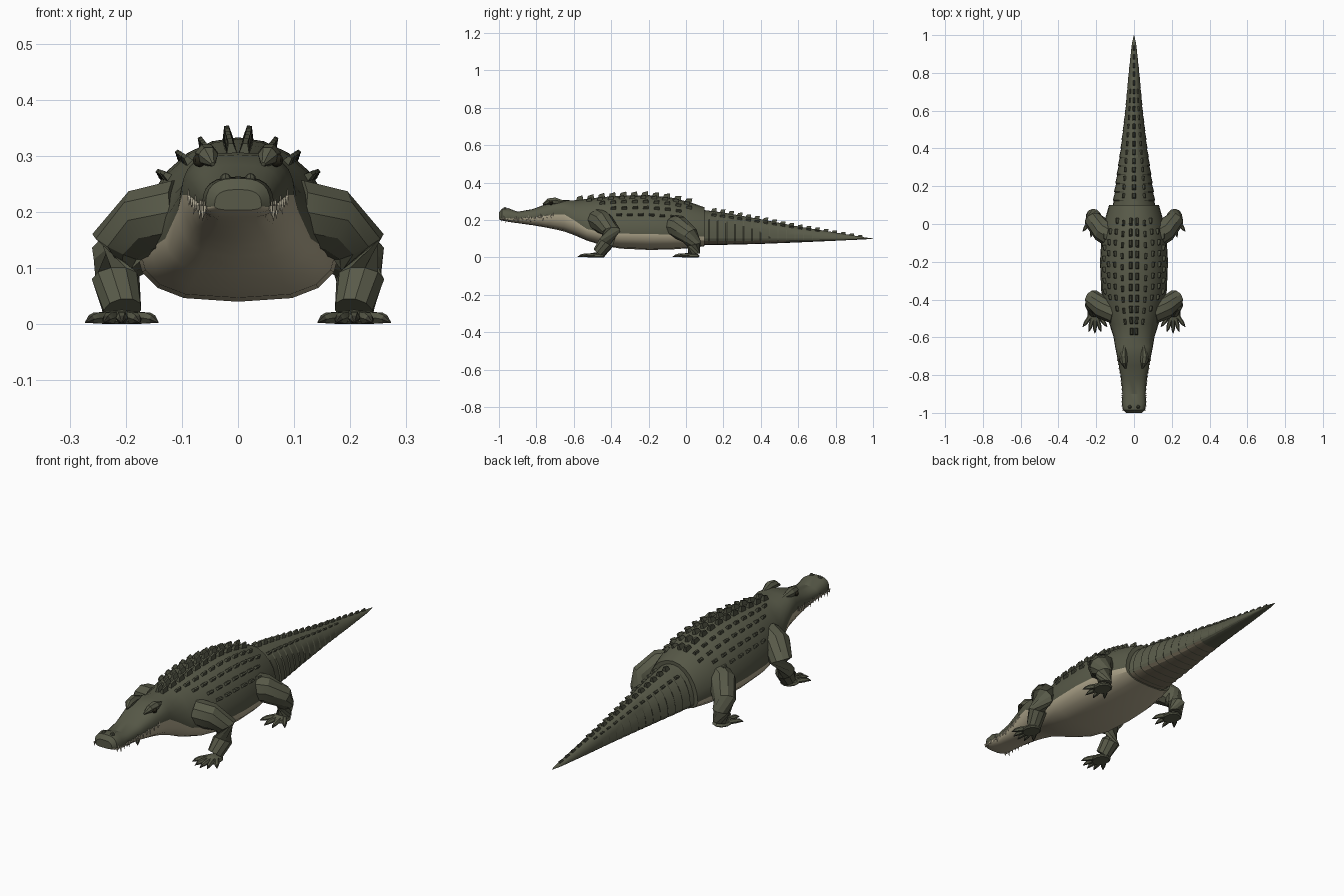
import bpy, bmesh, math
from math import sin, cos, pi
from mathutils import Vector, Matrix

cube = bpy.data.objects.get("Cube")
if cube:
    bpy.data.objects.remove(cube)


def material(name, r, g, b):
    m = bpy.data.materials.new(name)
    m.use_nodes = True
    m.diffuse_color = (r, g, b, 1)
    m.node_tree.nodes["Principled BSDF"].inputs["Base Color"].default_value = (r, g, b, 1)
    return m


HIDE = material("olive_hide", .098, .102, .066)
BELLY = material("cream_belly", .43, .38, .26)
TAN = material("tan_underside", .19, .16, .105)
SCUTE = material("dark_scute", .075, .079, .052)
CLAW = material("dark_claw", .045, .045, .032)
TOOTH = material("ivory_tooth", .5, .46, .34)
EYE = material("dark_eye", .02, .018, .01)


def finish(name, bm, mats, angle=30):
    bmesh.ops.recalc_face_normals(bm, faces=bm.faces[:])
    mesh = bpy.data.meshes.new(name)
    bm.to_mesh(mesh)
    bm.free()
    for m in mats:
        mesh.materials.append(m)
    ob = bpy.data.objects.new(name, mesh)
    bpy.context.scene.collection.objects.link(ob)
    bpy.ops.object.select_all(action='DESELECT')
    bpy.context.view_layer.objects.active = ob
    ob.select_set(True)
    bpy.ops.object.shade_smooth_by_angle(angle=math.radians(angle))
    return ob


def loft(bm, rings, rule=lambda i, j: 0):
    """Skin a list of equal-length rings and cap both ends."""
    vs = [[bm.verts.new(p) for p in r] for r in rings]
    n = len(vs[0])
    for i in range(len(vs) - 1):
        for j in range(n):
            k = (j + 1) % n
            f = bm.faces.new((vs[i][j], vs[i][k], vs[i + 1][k], vs[i + 1][j]))
            f.material_index = rule(i, j)
    bm.faces.new(vs[0])
    bm.faces.new(vs[-1])


def tube(bm, points, radii, sides=8, rule=lambda i, j: 0):
    """Tapered limb along a path, kept above the ground."""
    pts = [Vector(p) for p in points]
    rings = []
    for i, p in enumerate(pts):
        d = pts[min(i + 1, len(pts) - 1)] - pts[max(i - 1, 0)]
        q = d.to_track_quat('Z', 'X')
        ring = [p + q @ Vector((cos(a), sin(a), 0)) * radii[i]
                for a in (2 * pi * (k + .5) / sides for k in range(sides))]
        for v in ring:
            v.z = max(v.z, 0)
        rings.append(ring)
    loft(bm, rings, rule)


# Stations: y, half width, bottom, colour line, top
BODY = [(-1, .042, .203, .21, .24), (-.985, .058, .197, .208, .26), (-.95, .064, .19, .208, .263),
        (-.9, .061, .183, .208, .244), (-.82, .068, .172, .212, .258), (-.75, .08, .16, .222, .284),
        (-.7, .09, .15, .23, .302), (-.65, .1, .138, .23, .306), (-.6, .108, .12, .2, .305),
        (-.53, .13, .09, .152, .313), (-.45, .157, .065, .134, .322), (-.35, .174, .047, .127, .33),
        (-.2, .18, .04, .125, .333), (-.08, .173, .042, .122, .32), (.02, .155, .05, .118, .295),
        (.1, .132, .06, .11, .268)]
TAIL = [(.08, .115, .065, .1, .255), (.2, .099, .067, .1, .24), (.4, .07, .072, .1, .204),
        (.6, .046, .08, .1, .165), (.8, .028, .089, .1, .133), (.95, .012, .096, .1, .108),
        (1, .001, .0995, .1, .101)]
UP, LOW = 12, 8


def station(table, y):
    for a, b in zip(table, table[1:]):
        if y <= b[0]:
            t = (y - a[0]) / (b[0] - a[0])
            return [p + (q - p) * t for p, q in zip(a, b)]
    return table[-1]


def section(y, w, zb, zl, zt):
    e = .72 if y < -.62 else 1
    ring = []
    for k in range(UP):
        a = pi * k / UP
        c = cos(a)
        ring.append((w * math.copysign(abs(c) ** e, c), y, zl + (zt - zl) * sin(a) ** e))
    for k in range(LOW):
        a = pi * k / LOW
        c = -cos(a)
        ring.append((w * math.copysign(abs(c) ** .65, c), y, zl - (zl - zb) * sin(a)))
    return ring


# Head and body in one skin, cream below the colour line
bm = bmesh.new()
loft(bm, [section(*s) for s in BODY], lambda i, j: int(j >= UP))
finish("body", bm, [HIDE, BELLY])

# Ringed tail with grooves between the segments
bm = bmesh.new()
rings, SEGS = [], 20
for s in range(SEGS):
    for y, k in ((.08 + .92 * s / SEGS, 1.03), (.08 + .92 * (s + .88) / SEGS, .98)):
        t = station(TAIL, y)
        t[1] *= k
        rings.append(section(*t))
rings.append(section(*TAIL[-1]))
loft(bm, rings, lambda i, j: int(UP < j < UP + LOW - 1 and i % 2 == 0 and i < 20))
finish("tail", bm, [HIDE, TAN], 20)


# Keeled scutes standing on the back
def scute(bm, table, y, frac, sx, sy, h):
    def surf(y):
        _, w, zb, zl, zt = station(table, y)
        x = w * frac
        return Vector((x, y, zl + (zt - zl) * math.sqrt(1 - frac * frac))), w, zt - zl
    p, w, hz = surf(y)
    along = (surf(y + .01)[0] - surf(y - .01)[0]).normalized()
    n = Vector((frac / w, 0, math.sqrt(1 - frac * frac) / hz)).normalized()
    side = along.cross(n).normalized()
    n = side.cross(along)
    m = Matrix((side, along, n)).transposed()
    verts = bmesh.ops.create_cube(bm, size=1)["verts"]
    for v in verts:
        c = v.co.copy()
        top = c.z > 0
        loc = Vector((c.x * sx * (.35 if top else 1),
                      c.y * sy * (.7 if top else 1) + (.004 if top else 0),
                      (h if c.y > 0 else h * .7) if top else -.012))
        v.co = p + m @ loc


bm = bmesh.new()
COLUMNS = [(.1, -.57, .05, 0), (.35, -.55, .04, .03), (.56, -.45, .02, 0),
           (.74, -.42, .01, .03), (.87, -.36, -.06, 0)]
for frac, y0, y1, shift in COLUMNS:
    y = y0 + shift
    while y < y1:
        for s in (1, -1):
            inner = frac < .2
            scute(bm, BODY, y, s * frac, .024 if inner else .02, .042 if inner else .034,
                  .022 if inner else .015)
        y += .058
finish("back_scutes", bm, [SCUTE])

bm = bmesh.new()
for s in range(1, SEGS - 1):
    y = .08 + .92 * (s + .45) / SEGS
    k = 1 - s / SEGS
    scute(bm, TAIL, y, 0, .012 + .016 * k, .032, .008 + .012 * k)
    if s < 14:
        for f in (.52, -.52):
            scute(bm, TAIL, y, f, .008 + .014 * k, .03, .004 + .008 * k)
finish("tail_scutes", bm, [SCUTE])

# Legs, feet and toes
LEGS = {
    "front": ([(.1, -.47, .2), (.165, -.445, .185), (.215, -.4, .138), (.218, -.425, .08),
               (.206, -.465, .025)], (.06, .06, .05, .043, .035), -.46, 5),
    "hind": ([(.1, -.07, .165), (.165, -.035, .16), (.215, .02, .115), (.215, .043, .07),
              (.21, .043, .022)], (.068, .062, .05, .039, .033), .045, 4)}
for part, (path, radii, fy, toes) in LEGS.items():
    for s, label in ((1, "left"), (-1, "right")):
        bm = bmesh.new()
        tube(bm, [(s * x, y, z) for x, y, z in path], radii, 10)
        finish(f"{part}_leg_{label}", bm, [HIDE])
        bm = bmesh.new()
        fx = s * .207
        # Flat sole
        verts = bmesh.ops.create_uvsphere(bm, u_segments=10, v_segments=6, radius=1)["verts"]
        for v in verts:
            v.co = Vector((fx + v.co.x * .042, fy - .022 + v.co.y * .05, max(0, .006 + v.co.z * .02)))
        # Fanned toes ending in claws
        for t in range(toes):
            f = 2 * t / (toes - 1) - 1
            reach = .12 - .035 * f * f
            pts = [(fx + f * a, fy - b * reach, z)
                   for a, b, z in ((.02, .25, .012), (.046, .7, .011), (.055, .85, .009), (.065, 1, .003))]
            tube(bm, pts, (.012, .011, .008, .001), 6, lambda i, j: int(i == 2))
        finish(f"{part}_foot_{label}", bm, [HIDE, CLAW])

# Eyes under raised brows
for s, label in ((1, "left"), (-1, "right")):
    bm = bmesh.new()
    tube(bm, [(s * .045, -.765, .285), (s * .053, -.735, .299), (s * .056, -.7, .301),
              (s * .05, -.64, .293)], (.004, .018, .021, .006), 7)
    finish(f"brow_{label}", bm, [HIDE], 20)
    bm = bmesh.new()
    bmesh.ops.create_uvsphere(bm, u_segments=10, v_segments=8, radius=.012,
                              matrix=Matrix.Translation((s * .069, -.722, .292)))
    finish(f"eye_{label}", bm, [EYE])
    bm = bmesh.new()
    bmesh.ops.create_uvsphere(bm, u_segments=8, v_segments=6, radius=.01,
                              matrix=Matrix.Translation((s * .022, -.968, .259)))
    finish(f"nostril_{label}", bm, [SCUTE])

# Teeth along the jaw line, alternately long and short
bm = bmesh.new()
for t in range(13):
    y = -.985 + t * .022
    _, w, zb, zl, zt = station(BODY, y)
    down = .024 if t % 3 == 1 else .015
    for s in (1, -1):
        tube(bm, [(s * w, y, zl + .003), (s * (w + .002), y, zl - down)], (.005, .0006), 5)
        if t % 3 == 0:
            tube(bm, [(s * w, y + .01, zl - .006), (s * (w + .003), y + .01, zl + .014)],
                 (.0045, .0006), 5)
finish("teeth", bm, [TOOTH])
